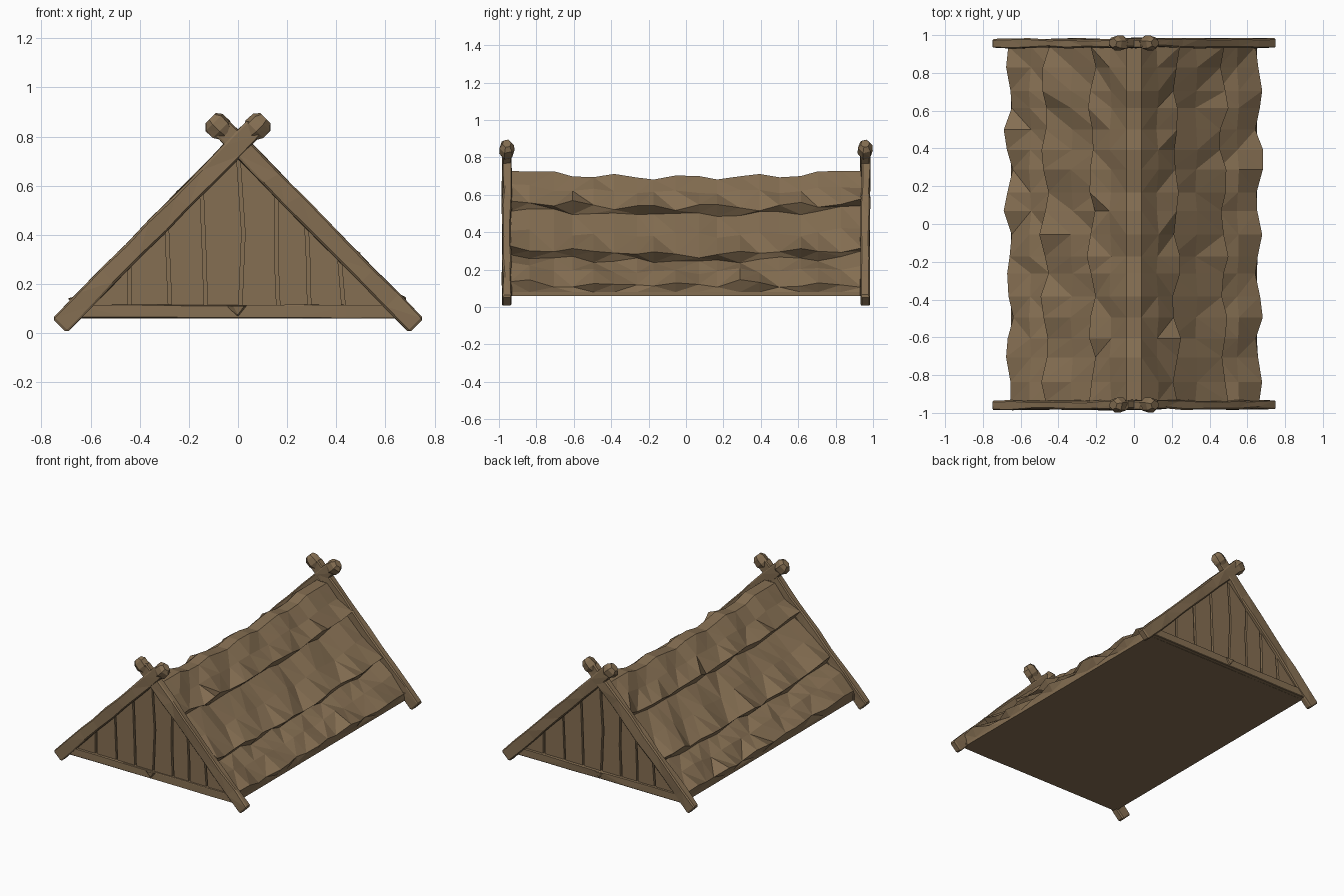
import bpy, bmesh, math, random
from mathutils import Vector

if "Cube" in bpy.data.objects:
    bpy.data.objects.remove(bpy.data.objects["Cube"])

random.seed(7)
wood = bpy.data.materials.new("weathered brown wood")
wood.diffuse_color = (0.235, 0.158, 0.085, 1)
wood.use_nodes = True
wood.node_tree.nodes["Principled BSDF"].inputs["Base Color"].default_value = wood.diffuse_color


def jit(a):
    return random.uniform(-a, a)


def loft(name, rings, bevel=0.0):
    """Closed faceted solid through a list of equal-sized rings."""
    bm = bmesh.new()
    vs = [[bm.verts.new(p) for p in r] for r in rings]
    n = len(rings[0])
    for a, b in zip(vs, vs[1:]):
        for i in range(n):
            j = (i + 1) % n
            bm.faces.new((a[i], a[j], b[j], b[i]))
    bm.faces.new(vs[0])
    bm.faces.new(vs[-1])
    bmesh.ops.recalc_face_normals(bm, faces=bm.faces)
    bmesh.ops.triangulate(bm, faces=bm.faces)
    me = bpy.data.meshes.new(name)
    bm.to_mesh(me)
    bm.free()
    me.materials.append(wood)
    ob = bpy.data.objects.new(name, me)
    bpy.context.collection.objects.link(ob)
    if bevel:
        m = ob.modifiers.new("worn edges", 'BEVEL')
        m.width, m.segments, m.limit_method = bevel, 1, 'ANGLE'
        m.angle_limit = math.radians(50)
    return ob


def beam(name, p, q, half_w, y0, y1, wear, steps=7, bevel=0.008):
    """Hewn timber in the xz plane from p to q, between depths y0 and y1."""
    p, q = Vector(p), Vector(q)
    d = (q - p).normalized()
    nx, nz = -d.y * half_w, d.x * half_w
    rings = []
    for k in range(steps + 1):
        c = p.lerp(q, k / steps)
        w = wear if 0 < k < steps else 0
        ring = []
        for s, y in ((1, y0), (1, y1), (-1, y1), (-1, y0)):
            f = s * (1 + jit(w))
            ring.append((c.x + nx * f, y + jit(w * 0.06), c.y + nz * f))
        rings.append(ring)
    return loft(name, rings, bevel)


# Roof: three overlapping courses per side, with ragged edges and a sagging ridge
# (x, z, kind): r ridge, m middle, e course edge, u underside, b base
PROFILE = [(0.04, 0.695, 'r'), (0.125, 0.615, 'm'), (0.225, 0.535, 'e'), (0.195, 0.495, 'u'),
           (0.33, 0.385, 'm'), (0.475, 0.285, 'e'), (0.445, 0.245, 'u'),
           (0.55, 0.19, 'm'), (0.665, 0.125, 'e'), (0.65, 0.08, 'u'), (0.65, 0.06, 'b')]
STEPS = 17
phase = {(s, i): random.uniform(0, 6.28) for s in (-1, 1) for i in range(len(PROFILE))}


def roof_point(side, i, y):
    x, z, kind = PROFILE[i]
    sag = 0.045 * abs(y / 0.94) ** 3
    wave = math.sin(y * 16 + phase[side, i])
    if kind == 'r':
        z += sag + 0.014 * math.cos(y * 17)
    elif kind == 'm':
        x += 0.006 * wave
        z += sag * 0.8 + 0.012 * wave + jit(0.006)
    elif kind == 'e':
        x += 0.019 * wave + jit(0.008)
        z += sag * (0.8 if i < 8 else 0.2) + 0.015 * wave + jit(0.014)
    elif kind == 'u' and i < 9:
        z += sag * 0.8 + 0.010 * wave + jit(0.012)
    return x * side, z


roof_rings = []
for k in range(STEPS + 1):
    y = -0.94 + 1.88 * k / STEPS
    if 0 < k < STEPS:
        y += jit(0.015)
    right = [roof_point(1, i, y) for i in range(len(PROFILE))]
    left = [roof_point(-1, i, y) for i in range(len(PROFILE))]
    # the ridge strip is level across
    left[0] = (-0.04, right[0][1])
    roof_rings.append([(x, y, z) for x, z in right + left[::-1]])
loft("thatched_roof", roof_rings)

# Plank seams: x at bottom, middle and top of each seam
SEAMS = [(-0.62, -0.62, -0.62), (-0.44, -0.44, -0.44), (-0.275, -0.283, -0.29),
         (-0.13, -0.138, -0.148), (0.008, 0.022, 0.0), (0.165, 0.155, 0.158),
         (0.29, 0.287, 0.278), (0.432, 0.422, 0.412), (0.62, 0.62, 0.62)]
GAP = 0.007


def seam_points(seam, shift):
    top = 0.735 - 1.02 * abs(seam[2])
    zs = (0.08, 0.08 + (top - 0.08) * 0.5, top)
    return [(x + shift, z) for x, z in zip(seam, zs)]


for s, end in ((-1, "front"), (1, "back")):
    # Gable planks
    for i, (a, b) in enumerate(zip(SEAMS, SEAMS[1:])):
        outline = seam_points(a, GAP) + seam_points(b, -GAP)[::-1]
        face_y = 0.957 + jit(0.003)
        loft(f"{end}_gable_plank_{i + 1}",
             [[(-s * x, s * y, z) for x, z in outline] for y in (0.93, face_y)])

    # Tie beam along the foot of the gable
    beam(f"{end}_tie_beam", (-0.66, 0.088), (0.66, 0.088), 0.027,
         s * 0.93, s * 0.972, 0.05, steps=6, bevel=0.004)
    # Chipped wedge in the middle of the tie beam
    loft(f"{end}_tie_wedge", [[(-0.055, s * 0.965, 0.112), (0.04, s * 0.965, 0.112), (0, s * 0.965, 0.062)],
                              [(-0.02, s * 0.983, 0.11), (0.025, s * 0.98, 0.11), (0, s * 0.978, 0.075)]])

    # Crossed barge boards with knobbed tips
    for side, label in ((1, "rising_right"), (-1, "rising_left")):
        off = 0.004 if side == -s else 0.0
        beam(f"{end}_barge_board_{label}", (-0.726 * side, 0.03), (0.07 * side, 0.84), 0.041,
             s * 0.934, s * (0.98 + off), 0.09, steps=8)
        # Faceted knob: rings along the 45 degree board direction
        c, r = Vector((0.08 * side, 0.842)), math.sqrt(0.5)
        rings = []
        for t, w in ((-0.045, 0.034), (-0.018, 0.052), (0.022, 0.05), (0.045, 0.03)):
            ring = []
            for k in range(6):
                ang = math.tau * k / 6 + 0.3
                u = w * math.cos(ang) * (1 + jit(0.08))
                v = w * 0.8 * math.sin(ang)
                ring.append((c.x + side * r * (t - u), s * 0.958 + v, c.y + r * (t + u)))
            rings.append(ring)
        loft(f"{end}_knob_{label}", rings)
